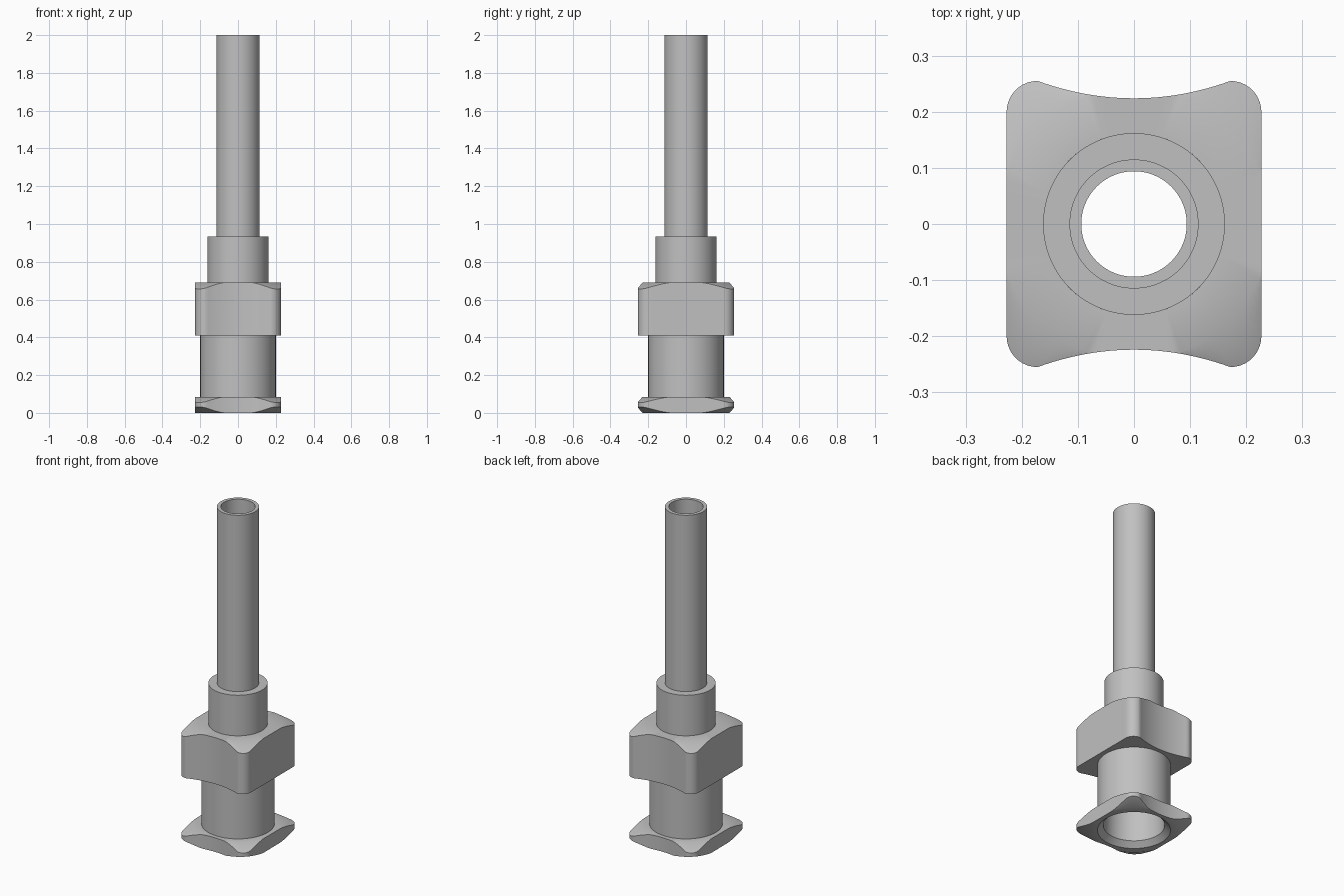
import bpy, bmesh, math

if "Cube" in bpy.data.objects:
    bpy.data.objects.remove(bpy.data.objects["Cube"], do_unlink=True)

steel = bpy.data.materials.new("satin grey metal")
steel.use_nodes = True
grey = (0.53, 0.53, 0.53, 1)
steel.diffuse_color = grey
steel.node_tree.nodes["Principled BSDF"].inputs["Base Color"].default_value = grey


def finish(name, bm):
    """Weld, orient and smooth a mesh, then link it as an object."""
    bmesh.ops.remove_doubles(bm, verts=bm.verts, dist=0.0002)
    bmesh.ops.recalc_face_normals(bm, faces=bm.faces)
    mesh = bpy.data.meshes.new(name)
    bm.to_mesh(mesh)
    bm.free()
    mesh.materials.append(steel)
    obj = bpy.data.objects.new(name, mesh)
    bpy.context.collection.objects.link(obj)
    bpy.ops.object.select_all(action='DESELECT')
    obj.select_set(True)
    bpy.context.view_layer.objects.active = obj
    bpy.ops.object.shade_smooth_by_angle(angle=math.radians(30))
    return obj


def bridge(bm, rings):
    """Join a closed chain of rings with quads."""
    n = len(rings[0])
    for a, b in zip(rings, rings[1:] + rings[:1]):
        for i in range(n):
            j = (i + 1) % n
            bm.faces.new((a[i], a[j], b[j], b[i]))


def lathe(name, profile, sides=96):
    bm = bmesh.new()
    turns = [2 * math.pi * i / sides for i in range(sides)]
    bridge(bm, [[bm.verts.new((r * math.cos(t), r * math.sin(t), z)) for t in turns]
                for r, z in profile])
    return finish(name, bm)


def plate_outline():
    """Straight left and right sides, round corners, hollow front and back."""
    half_x, corner_y, hollow_y, rad = 0.227, 0.255, 0.224, 0.055
    cx, cy = half_x - rad, corner_y - rad
    quarter = [(half_x, cy * i / 10) for i in range(10)]
    for i in range(11):
        t = math.pi / 2 * i / 10
        quarter.append((cx + rad * math.cos(t), cy + rad * math.sin(t)))
    for i in range(1, 13):
        x = cx * (1 - i / 12)
        quarter.append((x, hollow_y + (corner_y - hollow_y) * (x / cx) ** 2))
    upper = quarter + [(-x, y) for x, y in reversed(quarter[:-1])]
    return upper + [(x, -y) for x, y in reversed(upper[1:-1])]


def plate(name, z0, z1, inner0, inner1, drop0, drop1, crease=0.243):
    """Outlined plate whose corners fall away along a cone above and below."""
    bm = bmesh.new()
    outline = plate_outline()

    def ring(radius, z, slope):
        verts = []
        for x, y in outline:
            full = math.hypot(x, y)
            r = min(radius, full)
            verts.append(bm.verts.new((x * r / full, y * r / full,
                                       z + slope * max(0, r - crease))))
        return verts

    bridge(bm, [ring(inner0, z0, 0), ring(crease, z0, 0), ring(1, z0, drop0),
                ring(1, z1, -drop1), ring(crease, z1, 0), ring(inner1, z1, 0)])
    return finish(name, bm)


# Hub with a tapered socket and a narrower neck
lathe("hub", [(0.2, 0), (0.2, 0.5), (0.162, 0.5), (0.162, 0.935), (0.115, 0.935),
              (0.115, 0.6), (0.15, 0.6), (0.168, 0.03)])

# Locking flange at the base and grip block higher up
plate("base_flange", 0, 0.085, 0.2, 0.2, 0.42, 0.4)
plate("grip_block", 0.41, 0.69, 0.2, 0.162, 0, 0.45)

# Hollow needle tube
lathe("needle_tube", [(0.115, 0.6), (0.115, 2), (0.094, 2), (0.094, 0.6)])
